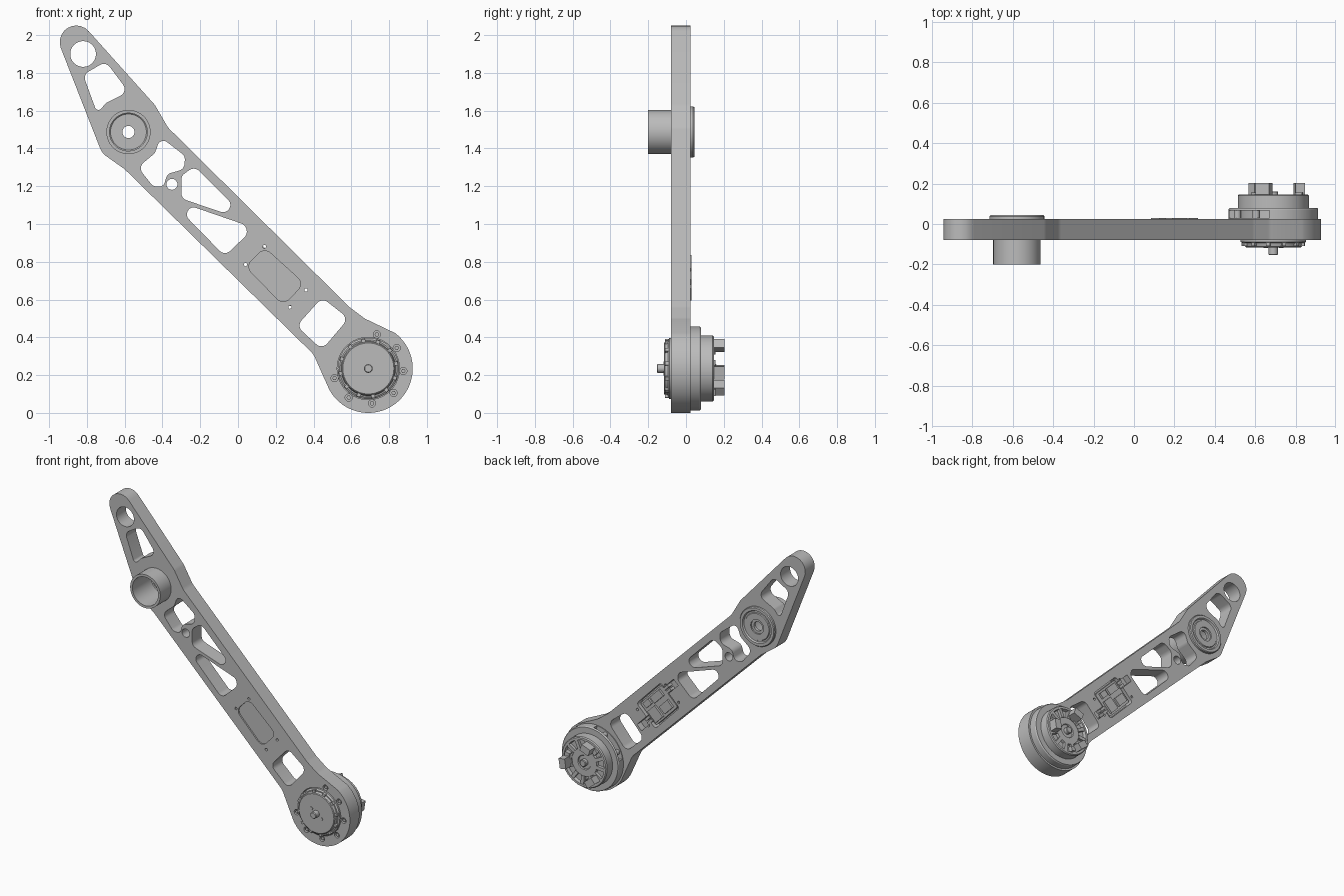
import bpy, bmesh, math
from math import sin, cos, pi, radians
from mathutils import Vector

if "Cube" in bpy.data.objects:
    bpy.data.objects.remove(bpy.data.objects["Cube"])

grey = bpy.data.materials.new("machined_grey")
grey.use_nodes = True
COLOUR = (0.5, 0.5, 0.5, 1)
grey.diffuse_color = COLOUR
grey.node_tree.nodes["Principled BSDF"].inputs["Base Color"].default_value = COLOUR

FRONT, BACK = -0.08, 0.025
HUB, PIVOT, EYE, BOARD = (0.69, 0.235), (-0.58, 1.487), (-0.82, 1.90), (0.2, 0.72)
ARM = radians(134)


def finish(name, bm):
    bmesh.ops.recalc_face_normals(bm, faces=bm.faces)
    mesh = bpy.data.meshes.new(name)
    bm.to_mesh(mesh)
    bm.free()
    ob = bpy.data.objects.new(name, mesh)
    bpy.context.collection.objects.link(ob)
    mesh.materials.append(grey)
    return ob


def add_prism(bm, pts, y0, y1):
    low = [bm.verts.new((x, y0, z)) for x, z in pts]
    high = [bm.verts.new((x, y1, z)) for x, z in pts]
    bm.faces.new(low)
    bm.faces.new(high[::-1])
    for i in range(len(pts)):
        j = (i + 1) % len(pts)
        bm.faces.new((low[i], high[i], high[j], low[j]))


def prism(name, shapes, y0, y1):
    bm = bmesh.new()
    for pts in shapes:
        add_prism(bm, pts, y0, y1)
    return finish(name, bm)


def circle(c, r, n=32, start=0, end=360):
    closed = end - start == 360
    span = n if closed else n - 1
    angles = [radians(start + (end - start) * i / span) for i in range(n)]
    return [(c[0] + r * cos(a), c[1] + r * sin(a)) for a in angles]


def rect(c, length, width, angle):
    u = Vector((cos(angle), sin(angle))) * length / 2
    v = Vector((-sin(angle), cos(angle))) * width / 2
    return [tuple(Vector(c) + a * u + b * v) for a, b in ((-1, -1), (1, -1), (1, 1), (-1, 1))]


def along(u, v):
    """Point on the arm, measured from the board centre."""
    return (BOARD[0] + u * cos(ARM) - v * sin(ARM), BOARD[1] + u * sin(ARM) + v * cos(ARM))


def polar(c, r, deg):
    return (c[0] + r * cos(radians(deg)), c[1] + r * sin(radians(deg)))


def fillet(pts, r, steps=8):
    """Round every corner of a polygon with a tangent arc."""
    out = []
    for i, p in enumerate(pts):
        p, a, b = Vector(p), Vector(pts[i - 1]), Vector(pts[(i + 1) % len(pts)])
        da, db = (a - p).normalized(), (b - p).normalized()
        half = da.angle(db) / 2
        t = min(r / math.tan(half), 0.48 * (a - p).length, 0.48 * (b - p).length)
        centre = p + (da + db).normalized() * t / cos(half)
        s, e = p + da * t - centre, p + db * t - centre
        turn = s.angle_signed(e)
        a0 = math.atan2(s.y, s.x)
        for k in range(steps + 1):
            ang = a0 - turn * k / steps
            out.append((centre.x + s.length * cos(ang), centre.y + s.length * sin(ang)))
    return out


def lathe(name, c, profile, n=64):
    """Spin a closed (radius, y) profile about the y axis through c."""
    bm = bmesh.new()
    rings = [[bm.verts.new((c[0] + r * cos(2 * pi * i / n), y, c[1] + r * sin(2 * pi * i / n)))
              for r, y in profile] for i in range(n)]
    m = len(profile)
    for i in range(n):
        a, b = rings[i], rings[(i + 1) % n]
        for k in range(m):
            bm.faces.new((a[k], a[(k + 1) % m], b[(k + 1) % m], b[k]))
    bmesh.ops.remove_doubles(bm, verts=bm.verts, dist=1e-5)
    return finish(name, bm)


def cut(target, cutter):
    mod = target.modifiers.new("cut", "BOOLEAN")
    mod.object, mod.operation, mod.solver = cutter, "DIFFERENCE", "EXACT"
    bpy.context.view_layer.objects.active = target
    bpy.ops.object.modifier_apply(modifier=mod.name)
    bpy.data.objects.remove(cutter)


# Arm plate: straight edges with rounded corners and a round lower end
upper = fillet([(0.83, 0.42), (0.67, 0.5), (0.59, 0.56), (-0.37, 1.51), (-0.44, 1.63),
                (-1.115, 2.383), (-0.72, 1.375), (-0.6, 1.29), (0.4, 0.31), (0.48, 0.125)], 0.1, 10)
plate = prism("arm_plate", [upper[11:-11] + circle(HUB, 0.235, 48, 208, 413)], FRONT, BACK)

# Lightening windows through the plate
windows = [
    [(-0.82, 1.79), (-0.7, 1.86), (-0.58, 1.7), (-0.7, 1.64), (-0.745, 1.585)],
    [(-0.53, 1.3), (-0.44, 1.375), (-0.41, 1.46), (-0.28, 1.36), (-0.285, 1.29),
     (-0.375, 1.265), (-0.395, 1.195), (-0.45, 1.2)],
    [(-0.3, 1.255), (-0.23, 1.305), (-0.03, 1.105), (-0.065, 1.055), (-0.3, 1.135)],
    [(-0.28, 1.045), (-0.25, 1.095), (0.04, 0.995), (0.05, 0.945), (-0.07, 0.83)],
    [(0.31, 0.46), (0.445, 0.61), (0.585, 0.5), (0.445, 0.335)]]
holes = [fillet(w, 0.04) for w in windows]
holes += [circle(EYE, 0.068, 48), circle((-0.35, 1.21), 0.029), circle(PIVOT, 0.11, 64),
          circle(HUB, 0.165, 64)]
holes += [circle(p, 0.009, 12) for p in ((0.14, 0.88), (0.04, 0.785), (0.36, 0.65), (0.275, 0.56))]
cut(plate, prism("window_cutter", holes, -0.2, 0.2))

# Shallow front panel, back pocket with cable channels, counterbored screw seats
panel = fillet([(0.04, 0.775), (0.14, 0.875), (0.35, 0.685), (0.24, 0.57)], 0.045)
cut(plate, prism("panel_cutter", [panel], -0.2, FRONT + 0.01))
cut(plate, prism("pocket_cutter", [fillet(rect(BOARD, 0.27, 0.2, ARM), 0.02)], -0.03, 0.2))
cut(plate, prism("channel_cutter", [rect(along(0.17, -0.04), 0.14, 0.05, ARM),
                                    rect(along(-0.17, 0.03), 0.14, 0.05, ARM)], -0.02, 0.2))
seats = [polar(HUB, 0.186, 76 - 40 * i) for i in range(7)]
cut(plate, prism("seat_cutter", [circle(p, 0.019, 20) for p in seats], -0.2, FRONT + 0.03))
prism("hub_screws", [circle(p, 0.012, 6) for p in seats], FRONT + 0.005, FRONT + 0.04)

# Driver board with its chips and connectors
prism("driver_board", [fillet(rect(BOARD, 0.24, 0.175, ARM), 0.015)], -0.035, 0.015)
prism("board_chips", [rect(along(u, v), l, w, ARM) for u, v, l, w in
                      ((0.05, 0.04, 0.09, 0.06), (-0.06, 0.03, 0.08, 0.09),
                       (0.04, -0.05, 0.1, 0.05), (-0.06, -0.055, 0.06, 0.04))], 0.01, 0.03)
prism("board_connectors", [rect(along(u, v), 0.05, 0.018, ARM) for u, v in
                           ((0.14, -0.055), (0.14, -0.028), (-0.14, 0.018), (-0.14, 0.045))],
      -0.02, 0.022)

# Pivot: open tube on the front, stepped flange on the back
lathe("pivot_tube", PIVOT, [
    (0.032, 0.01), (0.095, 0.01), (0.1, 0.005), (0.1, -0.2), (0.117, -0.2), (0.117, -0.075),
    (0.112, -0.075), (0.112, 0.022), (0.136, 0.022), (0.136, 0.038), (0.131, 0.044),
    (0.112, 0.044), (0.106, 0.034), (0.096, 0.034), (0.092, 0.04), (0.05, 0.04),
    (0.05, 0.03), (0.032, 0.03)])

# Motor front: stepped rotor, cooling ribs, axle and two screws
lathe("rotor_front", HUB, [(0, -0.06), (0.162, -0.06), (0.162, -0.088), (0.152, -0.095),
                           (0.145, -0.095), (0.14, -0.112), (0.135, -0.116), (0, -0.116)])
prism("rotor_front_ribs", [rect(polar(HUB, 0.145, 30 * i + 10), 0.026, 0.02, radians(30 * i + 10))
                           for i in range(12)], -0.11, -0.085)
lathe("front_axle", HUB, [(0, -0.1), (0.023, -0.1), (0.023, -0.15), (0.019, -0.154), (0, -0.154)], 24)
prism("rotor_screws", [circle(polar(HUB, 0.047, a), 0.011, 12) for a in (145, 325)], -0.12, -0.11)

# Motor mount flange, open towards the arm for the cables
mount = lathe("motor_mount", HUB, [(0, -0.06), (0.15, -0.06), (0.15, 0.022), (0.222, 0.022),
                                   (0.222, 0.072), (0.217, 0.08), (0, 0.08)])
cut(mount, prism("cable_cutter", [circle(HUB, 0.17, 12, 95, 170) + circle(HUB, 0.3, 12, 95, 170)[::-1]],
                 0.03, 0.068))
prism("mount_posts", [circle(polar(HUB, 0.195, a), 0.018, 16) for a in (116, 156)], 0.02, 0.07)

# Motor back: cup with a ribbed recess and centre stub
lathe("motor_cup", HUB, [(0, 0.07), (0.176, 0.07), (0.176, 0.14), (0.17, 0.147), (0.155, 0.147),
                         (0.15, 0.125), (0.1, 0.125), (0.096, 0.142), (0.05, 0.142),
                         (0.046, 0.135), (0, 0.135)])
prism("cup_ribs", [rect(polar(HUB, 0.126, 30 * i + 6), 0.06, 0.024, radians(30 * i + 6))
                   for i in range(12)], 0.115, 0.145)
lathe("back_axle", HUB, [(0, 0.12), (0.024, 0.12), (0.024, 0.158), (0.02, 0.162), (0, 0.162)], 24)

# Three tall drive lugs with smaller shoulders
lug_angles = (-9, 111, 231)
prism("drive_lugs", [rect(polar(HUB, 0.13, a), 0.048, 0.07, radians(a)) for a in lug_angles],
      0.12, 0.204)
prism("lug_shoulders", [rect(polar(HUB, 0.13, a + 21), 0.035, 0.03, radians(a + 21))
                        for a in lug_angles], 0.12, 0.155)

# Smooth the round walls while keeping the machined edges crisp
bpy.ops.object.select_all(action="DESELECT")
for ob in bpy.context.scene.objects:
    if ob.type == "MESH":
        ob.select_set(True)
        bpy.context.view_layer.objects.active = ob
bpy.ops.object.shade_smooth_by_angle(angle=radians(30))
